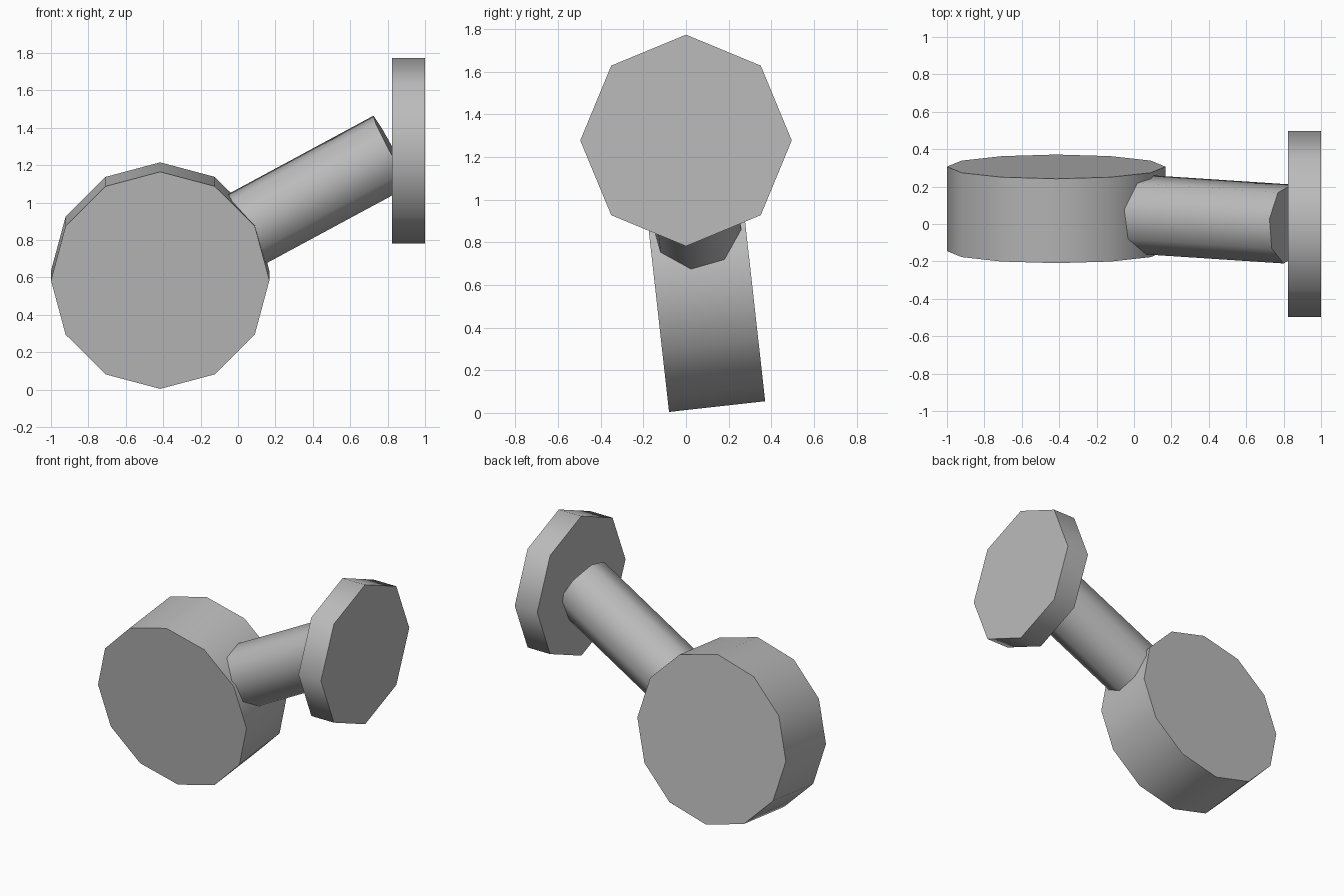
import bpy, bmesh, math
from mathutils import Vector

if "Cube" in bpy.data.objects:
    bpy.data.objects.remove(bpy.data.objects["Cube"])

grey = bpy.data.materials.new("plain grey")
grey.diffuse_color = (0.5, 0.5, 0.5, 1)
grey.use_nodes = True
grey.node_tree.nodes["Principled BSDF"].inputs["Base Color"].default_value = grey.diffuse_color


def prism(name, start, end, radius, sides, turn=0.0):
    """Smooth-sided cylinder from start to end, with one corner pointing up."""
    start, end = Vector(start), Vector(end)
    axis = (end - start).normalized()
    side = Vector((0, 0, 1)).cross(axis).normalized()
    up = axis.cross(side)
    bm = bmesh.new()
    rings = []
    for centre in (start, end):
        ring = []
        for k in range(sides):
            a = math.radians(turn) + 2 * math.pi * k / sides
            ring.append(bm.verts.new(centre + radius * (up * math.cos(a) + side * math.sin(a))))
        rings.append(ring)
        bm.faces.new(ring)
    for k in range(sides):
        n = (k + 1) % sides
        bm.faces.new((rings[0][k], rings[0][n], rings[1][n], rings[1][k]))
    bmesh.ops.recalc_face_normals(bm, faces=bm.faces)
    mesh = bpy.data.meshes.new(name)
    bm.to_mesh(mesh)
    bm.free()
    mesh.materials.append(grey)
    obj = bpy.data.objects.new(name, mesh)
    bpy.context.collection.objects.link(obj)
    bpy.ops.object.select_all(action='DESELECT')
    obj.select_set(True)
    bpy.context.view_layer.objects.active = obj
    bpy.ops.object.shade_smooth_by_angle(angle=math.radians(60))
    return obj


# Thick twelve-sided drum, leaning slightly back
drum_centre = Vector((-0.416, 0.081, 0.61))
half_axis = Vector((0, 0.2255, 0.0252))
prism("drum", drum_centre - half_axis, drum_centre + half_axis, 0.584, 12)

# Upright eight-sided end plate
prism("end_plate", (0.823, 0, 1.278), (1.0, 0, 1.278), 0.496, 8)

# Slanted arm from the middle of the drum to the inner face of the plate
prism("arm", drum_centre, (0.823, 0, 1.278), 0.213, 8, 5.5)
